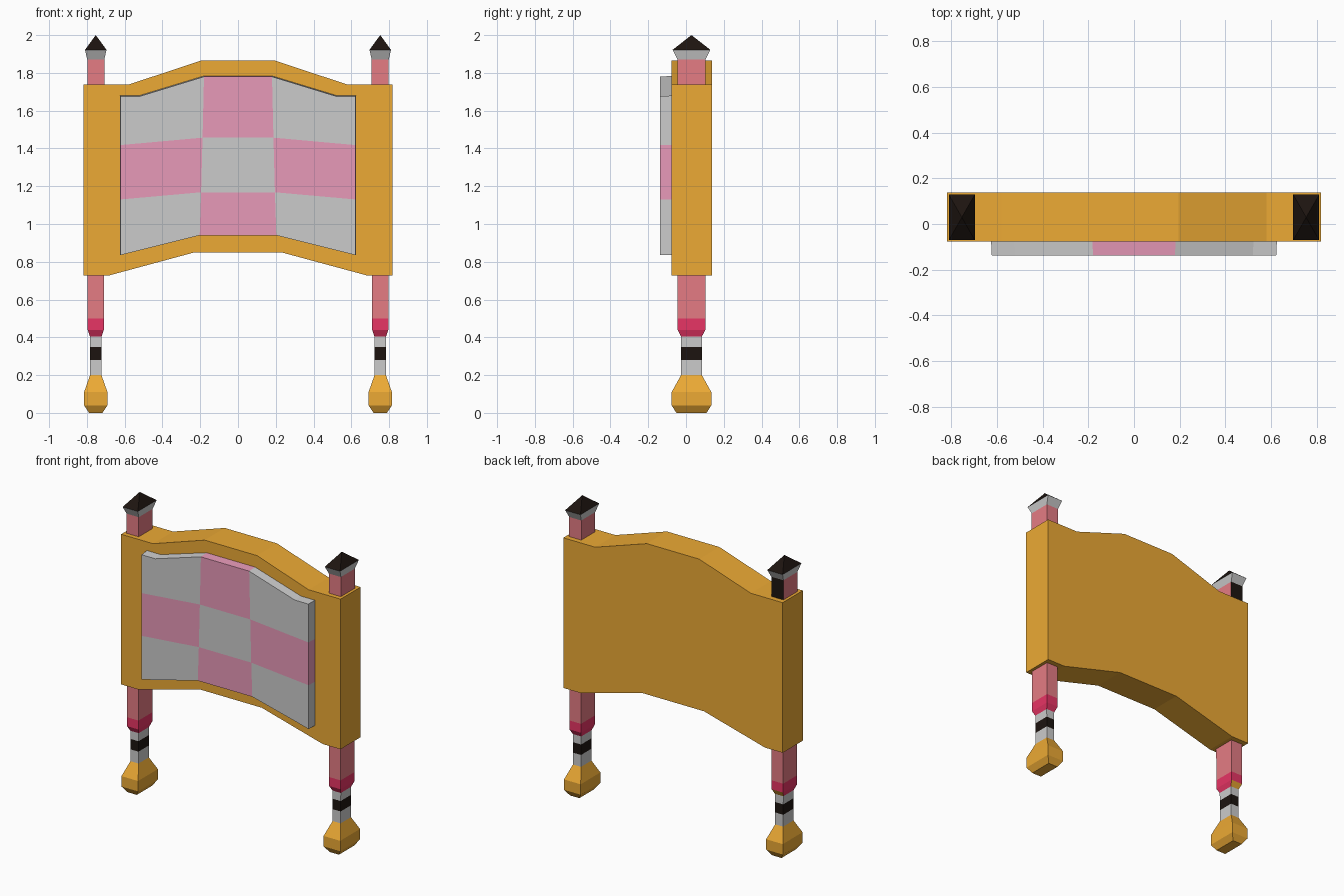
import bpy, bmesh

if "Cube" in bpy.data.objects:
    bpy.data.objects.remove(bpy.data.objects["Cube"])


def mat(name, rgb):
    m = bpy.data.materials.new(name)
    m.diffuse_color = (*rgb, 1)
    m.use_nodes = True
    m.node_tree.nodes["Principled BSDF"].inputs["Base Color"].default_value = m.diffuse_color
    return m


ORANGE = mat("orange", (0.84, 0.40, 0.035))
RED = mat("soft_red", (0.78, 0.20, 0.23))
CRIMSON = mat("crimson", (0.80, 0.035, 0.13))
PINK = mat("pink", (0.80, 0.32, 0.48))
BLACK = mat("black", (0.012, 0.007, 0.005))
PALETTE = [None, ORANGE, RED, CRIMSON, BLACK, PINK]  # slot 0 stays grey
G, O, R, C, B, P = range(6)


def finish(name, bm):
    me = bpy.data.meshes.new(name)
    bm.to_mesh(me)
    bm.free()
    for m in PALETTE:
        me.materials.append(m)
    ob = bpy.data.objects.new(name, me)
    bpy.context.collection.objects.link(ob)
    return ob


def symmetric(half):
    """Mirror a left-half outline (x, z) to the right."""
    return half + [(-x, z) for x, z in reversed(half)]


# Frame board: outline pushed through its depth
def make_board():
    top = symmetric([(-0.817, 1.738), (-0.58, 1.738), (-0.195, 1.865)])
    bottom = symmetric([(-0.817, 0.727), (-0.685, 0.727), (-0.23, 0.85)])
    bm = bmesh.new()
    face = bm.faces.new([bm.verts.new((x, -0.076, z)) for x, z in bottom + top[::-1]])
    face.material_index = O
    ext = bmesh.ops.extrude_face_region(bm, geom=[face], use_keep_orig=True)
    for v in ext["geom"]:
        if isinstance(v, bmesh.types.BMVert):
            v.co.y = 0.138
    for f in bm.faces:
        f.material_index = O
    bmesh.ops.recalc_face_normals(bm, faces=bm.faces)
    finish("frame_board", bm)


# Checkered panel: 3 x 3 coloured patches with a rim back to the board
def make_panel():
    half = [  # x at bottom and top, then z of the four rows
        (-0.622, -0.622, (0.835, 1.13, 1.418, 1.676)),
        (-0.52, -0.52, (0.861, 1.139, 1.427, 1.676)),
        (-0.203, -0.18, (0.94, 1.168, 1.457, 1.78)),
    ]
    cols = half + [(-b, -t, zs) for b, t, zs in reversed(half)]
    patch = [0, 0, 1, 2, 2]
    bm = bmesh.new()
    grid = [[bm.verts.new((b + (t - b) * r / 3, -0.138, z)) for r, z in enumerate(zs)]
            for b, t, zs in cols]
    for c in range(5):
        for r in range(3):
            f = bm.faces.new((grid[c][r], grid[c + 1][r], grid[c + 1][r + 1], grid[c][r + 1]))
            f.material_index = P if (patch[c] + r) % 2 else G
    back = {}
    for loop in [e.link_loops[0] for e in bm.edges if e.is_boundary]:
        a, b = loop.vert, loop.link_loop_next.vert
        for v in (a, b):
            if v not in back:
                back[v] = bm.verts.new((v.co.x * 1.005, -0.074, v.co.z + (0.004 if v.co.z > 1.6 else 0)))
        rim = bm.faces.new((b, a, back[a], back[b]))
        rim.material_index = loop.face.material_index
    finish("checkered_panel", bm)


# Posts: square section lofted from foot to pointed cap
# each ring: z, half width, half depth, colour of the band above it
RINGS = [
    (0.00, 0.035, 0.080, O), (0.04, 0.062, 0.105, O), (0.11, 0.062, 0.105, O),
    (0.20, 0.030, 0.055, G), (0.28, 0.030, 0.055, B), (0.35, 0.030, 0.055, G),
    (0.405, 0.031, 0.055, C), (0.44, 0.043, 0.074, C), (0.50, 0.043, 0.074, R),
    (1.70, 0.045, 0.074, R), (1.87, 0.045, 0.074, G), (1.922, 0.057, 0.100, B),
]


def make_post(name, x, back_colours):
    bm = bmesh.new()
    rings = [[bm.verts.new((x + sx * w, 0.029 + sy * d, z))
              for sx, sy in ((-1, -1), (1, -1), (1, 1), (-1, 1))] for z, w, d, _ in RINGS]
    tip = bm.verts.new((x, 0.029, 2.0))
    bm.faces.new(rings[0][::-1]).material_index = O
    for k, ring in enumerate(rings):
        for i in range(4):
            j = (i + 1) % 4
            if k + 1 < len(rings):
                f = bm.faces.new((ring[i], ring[j], rings[k + 1][j], rings[k + 1][i]))
            else:
                f = bm.faces.new((ring[i], ring[j], tip))
            f.material_index = back_colours.get(k, RINGS[k][3]) if i == 2 else RINGS[k][3]
    finish(name, bm)


make_board()
make_panel()
# the left post has two odd-coloured patches on its back
make_post("left_post", -0.753, {6: O, 9: B})
make_post("right_post", 0.753, {})
